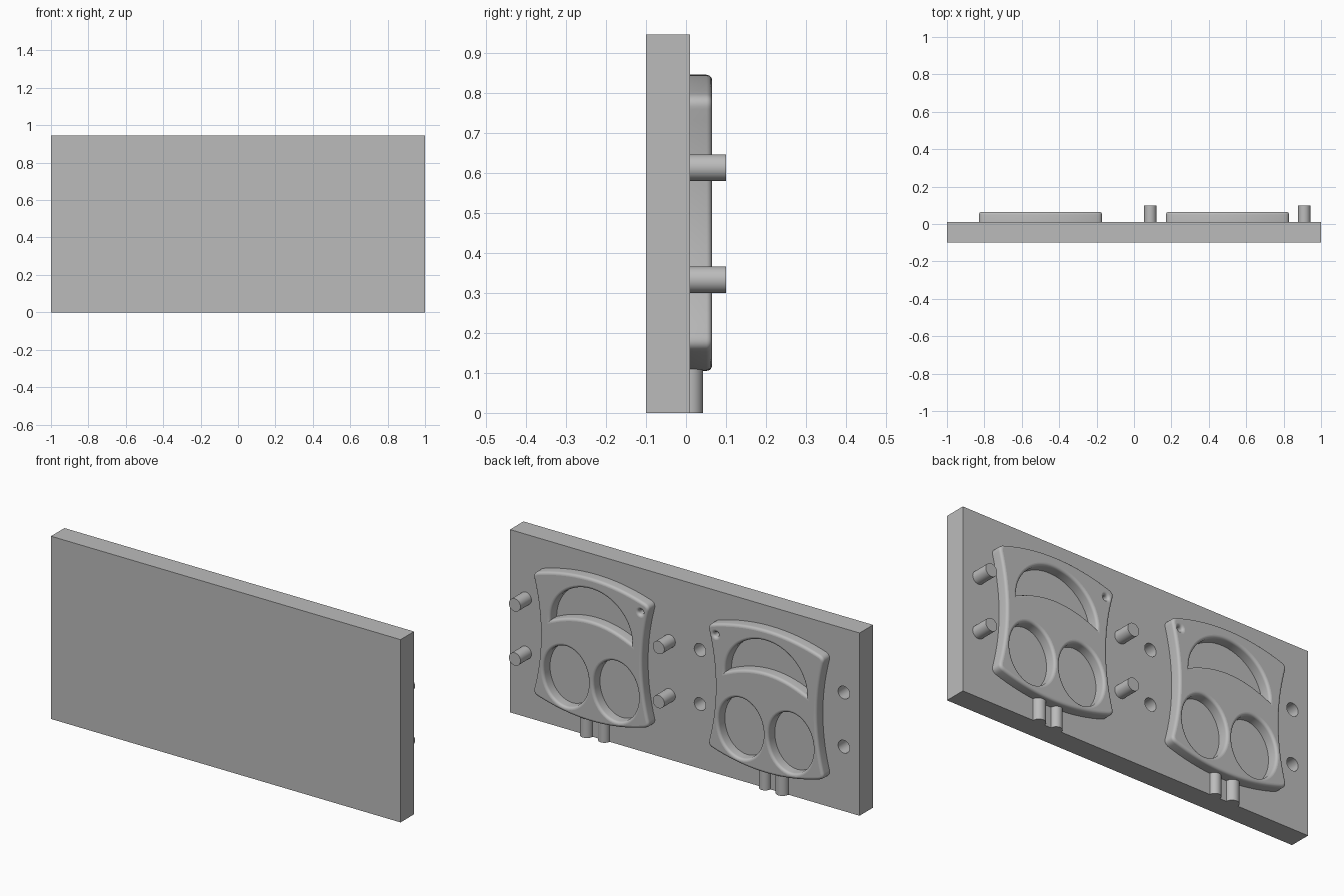
import bpy, bmesh, math
from mathutils import Matrix, Vector

cube = bpy.data.objects.get("Cube")
if cube:
    bpy.data.objects.remove(cube, do_unlink=True)

BACK = 0.01        # rear surface of the plate
PANEL_TOP = 0.065  # rear surface of the raised panels
FILLET = 0.014
PIN_R = 0.033
PIN_Z = (0.333, 0.613)

grey = bpy.data.materials.new("plain_grey")
grey.use_nodes = True
grey.diffuse_color = (0.5, 0.5, 0.5, 1)
grey.node_tree.nodes["Principled BSDF"].inputs["Base Color"].default_value = (0.5, 0.5, 0.5, 1)


def activate(ob):
    bpy.ops.object.select_all(action='DESELECT')
    ob.select_set(True)
    bpy.context.view_layer.objects.active = ob


def finish(ob):
    ob.data.materials.clear()
    ob.data.materials.append(grey)
    activate(ob)
    bpy.ops.object.shade_smooth_by_angle(angle=math.radians(35))


def rod(name, start, end, radius):
    """Cylinder between two points."""
    a, b = Vector(start), Vector(end)
    bpy.ops.mesh.primitive_cylinder_add(vertices=40, radius=radius, depth=(b - a).length)
    ob = bpy.context.object
    ob.name = name
    turn = (b - a).to_track_quat('Z', 'Y').to_matrix().to_4x4()
    ob.data.transform(Matrix.Translation((a + b) / 2) @ turn)
    return ob


def clip_to_back(ob):
    """Keep only what stands behind the plate."""
    bm = bmesh.new()
    bm.from_mesh(ob.data)
    bmesh.ops.bisect_plane(bm, geom=bm.verts[:] + bm.edges[:] + bm.faces[:],
                           plane_co=(0, BACK, 0), plane_no=(0, 1, 0), clear_inner=True)
    bmesh.ops.recalc_face_normals(bm, faces=bm.faces)
    bm.to_mesh(ob.data)
    bm.free()


def ellipse(cx, cz, rx, rz, start=0.0, sweep=2 * math.pi, n=48):
    return [(cx + rx * math.cos(start + sweep * i / n),
             cz + rz * math.sin(start + sweep * i / n)) for i in range(n)]


def panel_outline():
    """Bulging top and bottom, waisted sides, rounded corners."""
    w, h, bulge, waist = 0.335, 0.312, 0.058, 0.045
    reach = 0.91
    steps = [reach * (i / 10 - 1) for i in range(21)]
    top = [(-w * t, h + bulge * (1 - t * t)) for t in steps]
    left = [(-w + waist * (1 - t * t), -h * t) for t in steps]
    edges = [top, left, [(-x, -z) for x, z in top], [(-x, -z) for x, z in left]]
    corners = [(-w, h), (-w, -h), (w, -h), (w, h)]
    points = []
    for i, edge in enumerate(edges):
        points += edge
        p, c, q = edge[-1], corners[i], edges[(i + 1) % 4][0]
        for t in (k / 8 for k in range(1, 8)):
            points.append(tuple((1 - t) ** 2 * p[a] + 2 * t * (1 - t) * c[a] + t * t * q[a]
                                for a in (0, 1)))
    return points


def crescent():
    """Half ellipse on top, shallow arch underneath."""
    rx, base, rise = 0.233, 0.092, 0.056
    upper = ellipse(0, base, rx, 0.222, 0, math.pi, 40)
    lower = [(rx * t, base + rise * (1 - t * t)) for t in (i / 12 - 1 for i in range(24))]
    return upper + lower


def make_panel(name, side):
    loops = [panel_outline(), crescent(),
             ellipse(0.143, -0.175, 0.128, 0.155),
             ellipse(-0.143, -0.175, 0.128, 0.155),
             ellipse(-side * 0.285, 0.272, 0.013, 0.013, n=20)]
    curve = bpy.data.curves.new(name, 'CURVE')
    curve.dimensions = '2D'
    curve.fill_mode = 'BOTH'
    for points in loops:
        spline = curve.splines.new('POLY')
        spline.points.add(len(points) - 1)
        for sp, (x, z) in zip(spline.points, points):
            sp.co = (x, z, 0, 1)
        spline.use_cyclic_u = True
    depth = PANEL_TOP - BACK
    curve.extrude = depth - FILLET
    curve.bevel_depth = FILLET
    curve.bevel_resolution = 4
    curve.offset = -FILLET
    ob = bpy.data.objects.new(name, curve)
    bpy.context.collection.objects.link(ob)
    activate(ob)
    bpy.ops.object.convert(target='MESH')
    ob = bpy.context.object
    ob.data.transform(Matrix.Translation((side * 0.5, BACK, 0.475))
                      @ Matrix.Rotation(math.pi / 2, 4, 'X'))
    clip_to_back(ob)
    finish(ob)


# Base plate with blind sockets on its right half
bpy.ops.mesh.primitive_cube_add(size=1)
plate = bpy.context.object
plate.name = "base_plate"
plate.data.transform(Matrix.Translation((0, -0.045, 0.4725)) @ Matrix.Diagonal((2, 0.11, 0.945, 1)))
for x in (-0.087, -0.91):
    for z in PIN_Z:
        cutter = rod("socket_cutter", (x, -0.08, z), (x, 0.1, z), PIN_R)
        cutter.hide_render = True
        mod = plate.modifiers.new("socket", 'BOOLEAN')
        mod.operation = 'DIFFERENCE'
        mod.solver = 'EXACT'
        mod.object = cutter
        activate(plate)
        bpy.ops.object.modifier_apply(modifier=mod.name)
        bpy.data.objects.remove(cutter, do_unlink=True)
finish(plate)

# Locating pins on the left half
for x, place in ((0.087, "inner"), (0.91, "outer")):
    for z, level in zip(PIN_Z, ("lower", "upper")):
        finish(rod(f"{place}_{level}_pin", (x, 0, z), (x, 0.1, z), PIN_R))

# Raised panels, each with two half-round channels running to the bottom edge
for side, word in ((1, "left"), (-1, "right")):
    make_panel(f"{word}_panel", side)
    for x, r, kind in ((0.56, PIN_R, "wide"), (0.46, 0.029, "narrow")):
        channel = rod(f"{word}_{kind}_channel", (side * x, BACK, 0), (side * x, BACK, 0.125), r)
        clip_to_back(channel)
        finish(channel)
